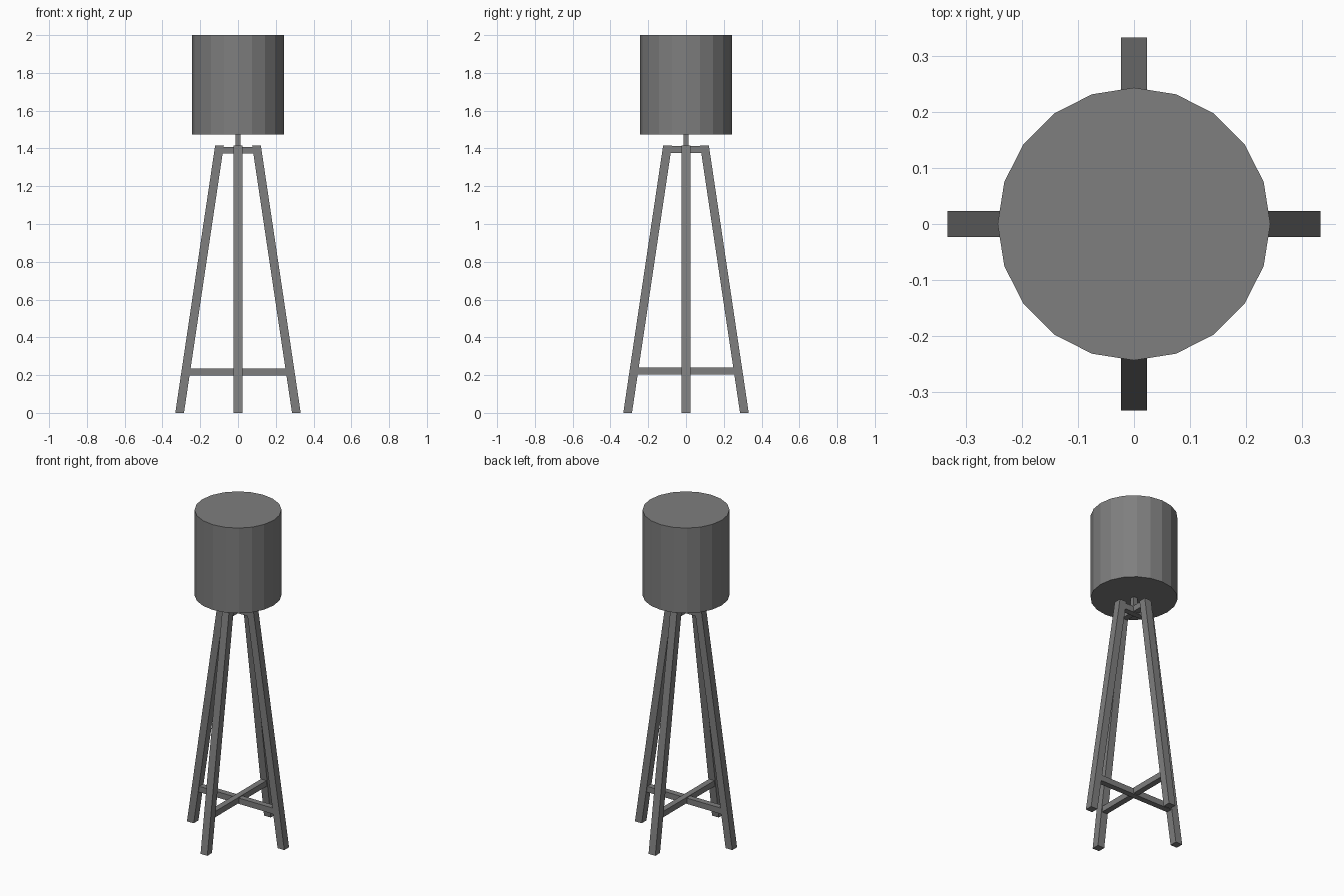
import bpy, bmesh, math
from mathutils import Matrix

if "Cube" in bpy.data.objects:
    bpy.data.objects.remove(bpy.data.objects["Cube"])

# Dark grey paint shared by every part
dark = bpy.data.materials.new("dark_grey")
dark.diffuse_color = (0.21, 0.21, 0.21, 1.0)
dark.use_nodes = True
dark.node_tree.nodes["Principled BSDF"].inputs["Base Color"].default_value = dark.diffuse_color


def finish(bm, name):
    bmesh.ops.recalc_face_normals(bm, faces=bm.faces)
    mesh = bpy.data.meshes.new(name)
    bm.to_mesh(mesh)
    bm.free()
    mesh.materials.append(dark)
    obj = bpy.data.objects.new(name, mesh)
    bpy.context.collection.objects.link(obj)
    return obj


def box(name, size, centre, turn=0.0):
    bm = bmesh.new()
    bmesh.ops.create_cube(bm, size=1.0)
    bmesh.ops.scale(bm, vec=size, verts=bm.verts)
    bmesh.ops.translate(bm, vec=centre, verts=bm.verts)
    bmesh.ops.rotate(bm, cent=(0, 0, 0), matrix=Matrix.Rotation(turn, 3, 'Z'), verts=bm.verts)
    return finish(bm, name)


LEG_TOP, FOOT_X, TOP_X, LEG_W = 1.416, 0.309, 0.098, 0.046


def leg(name, turn):
    # Slanted box with level ends
    bm = bmesh.new()
    bmesh.ops.create_cube(bm, size=1.0)
    for v in bm.verts:
        top = v.co.z > 0
        v.co.x = v.co.x * LEG_W + (TOP_X if top else FOOT_X)
        v.co.y *= LEG_W
        v.co.z = LEG_TOP if top else 0.0
    bmesh.ops.rotate(bm, cent=(0, 0, 0), matrix=Matrix.Rotation(turn, 3, 'Z'), verts=bm.verts)
    return finish(bm, name)


# Four splayed legs
for i, side in enumerate(("right", "back", "left", "front")):
    leg(side + "_leg", i * math.pi / 2)

# Crossed bars at the top and bottom, one pair slightly higher
for side, turn, dz in (("side", 0.0, 0.0), ("depth", math.pi / 2, 0.005)):
    box("lower_crossbar_" + side, (0.54, 0.036, 0.036), (0, 0, 0.217 + dz), turn)
    box("upper_crossbar_" + side, (0.18, 0.036, 0.036), (0, 0, 1.390 + dz), turn)

# Stem carrying the shade
box("stem", (0.028, 0.028, 0.11), (0, 0, 1.435))

# Twenty-sided drum shade
bm = bmesh.new()
bmesh.ops.create_cone(bm, cap_ends=True, segments=20, radius1=0.243, radius2=0.243,
                      depth=0.525, matrix=Matrix.Translation((0, 0, 1.7375)))
finish(bm, "shade")
